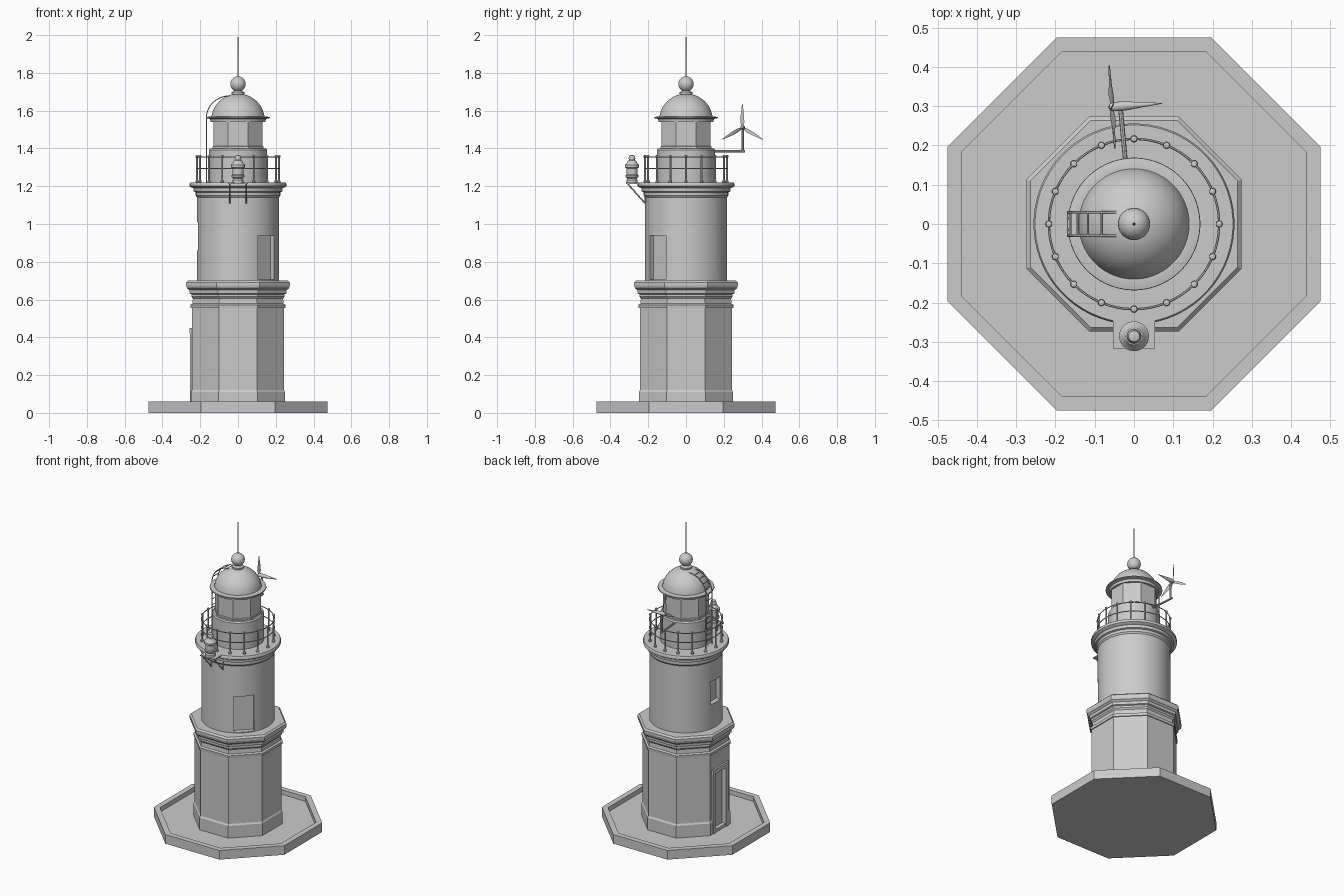
import bpy, bmesh
from math import sin, cos, pi, radians
from mathutils import Vector, Matrix

if "Cube" in bpy.data.objects:
    bpy.data.objects.remove(bpy.data.objects["Cube"])


def finish(name, bm, smooth=True, loc=(0, 0, 0)):
    bmesh.ops.recalc_face_normals(bm, faces=bm.faces)
    me = bpy.data.meshes.new(name)
    bm.to_mesh(me)
    bm.free()
    ob = bpy.data.objects.new(name, me)
    ob.location = loc
    bpy.context.collection.objects.link(ob)
    if smooth:
        shade(ob)
    return ob


def select(ob):
    bpy.ops.object.select_all(action='DESELECT')
    ob.select_set(True)
    bpy.context.view_layer.objects.active = ob


def shade(ob):
    select(ob)
    bpy.ops.object.shade_smooth_by_angle(angle=radians(32))


def lathe(name, profile, n=64, loc=(0, 0, 0), smooth=True):
    """Closed turned solid; n = 8 gives flat sides facing the axes."""
    k = 1 / cos(pi / n) if n == 8 else 1
    bm = bmesh.new()
    rings = []
    for r, z in profile:
        if r == 0:
            rings.append([bm.verts.new((0, 0, z))])
        else:
            rings.append([bm.verts.new((r * k * cos(2 * pi * (i + .5) / n),
                                        r * k * sin(2 * pi * (i + .5) / n), z)) for i in range(n)])
    for a, b in zip(rings, rings[1:]):
        for i in range(n):
            j = (i + 1) % n
            f = [a[i % len(a)], a[j % len(a)], b[j % len(b)], b[i % len(b)]]
            bm.faces.new(list(dict.fromkeys(f)))
    return finish(name, bm, smooth and n > 8, loc)


def box(name, lo, hi, rot=0):
    bm = bmesh.new()
    lo, hi = Vector(lo), Vector(hi)
    bmesh.ops.create_cube(bm, size=1, matrix=Matrix.Rotation(rot, 4, 'Z')
                          @ Matrix.Translation((lo + hi) / 2) @ Matrix.Diagonal((*(hi - lo), 1)))
    return finish(name, bm, False)


def tube(name, paths, r, cyclic=False, res=2):
    cu = bpy.data.curves.new(name, 'CURVE')
    cu.dimensions = '3D'
    cu.bevel_depth, cu.bevel_resolution, cu.use_fill_caps = r, res, True
    for pts in paths:
        s = cu.splines.new('POLY')
        s.points.add(len(pts) - 1)
        for p, q in zip(s.points, pts):
            p.co = (*q, 1)
        s.use_cyclic_u = cyclic
    ob = bpy.data.objects.new(name, cu)
    bpy.context.collection.objects.link(ob)
    select(ob)
    bpy.ops.object.convert(target='MESH')
    shade(bpy.context.object)
    return bpy.context.object


def cut(ob, cutter):
    m = ob.modifiers.new('cut', 'BOOLEAN')
    m.operation, m.object, m.solver = 'DIFFERENCE', cutter, 'EXACT'
    select(ob)
    bpy.ops.object.modifier_apply(modifier=m.name)
    bpy.data.objects.remove(cutter)


# octagonal ground slab with raised rim
lathe('ground_slab', [(0, 0), (.475, 0), (.475, .06), (.44, .06), (.44, .03), (0, .03)], 8)

# octagonal lower tower with plinth and doorway on the left face
lower = lathe('lower_tower', [(0, .025), (.25, .025), (.25, .11), (.244, .12), (.244, .557), (0, .557)], 8)
cut(lower, box('cutter', (-.3, -.055, .05), (-.225, .055, .42)))
for s in (-1, 1):
    box('door_jamb', (-.254, s * .065 - .012, .03), (-.235, s * .065 + .012, .45))
box('door_lintel', (-.256, -.082, .42), (-.235, .082, .45))

# octagonal cornice
lathe('cornice', [(0, .555), (.25, .555), (.252, .572), (.241, .578), (.239, .605), (.247, .615),
                  (.247, .628), (.256, .632), (.258, .65), (.27, .66), (.274, .675), (.274, .69),
                  (.264, .70), (0, .70)], 8)

# round upper tower with recessed door and window
shaft = lathe('upper_tower', [(0, .69), (.218, .69), (.217, 1.15), (0, 1.15)], 96, smooth=False)
cut(shaft, box('cutter', (.185, -.06, .705), (.3, .06, .94), -pi / 4))
cut(shaft, box('cutter', (-.3, -.05, .86), (-.185, .05, 1.01)))
shade(shaft)

# gallery floor
lathe('gallery', [(0, 1.14), (.217, 1.14), (.224, 1.15), (.224, 1.168), (.235, 1.172), (.237, 1.19),
                  (.249, 1.195), (.256, 1.2), (.256, 1.213), (.252, 1.22), (0, 1.22)])

# railing: posts and two rails
for i in range(16):
    a = i * pi / 8
    lathe('rail_post', [(0, 0), (.009, 0), (.009, .01), (.005, .016), (.005, .132), (.008, .136),
                        (.008, .144), (0, .148)], 10, (.217 * cos(a), .217 * sin(a), 1.218))
tube('hand_rails', [[(.217 * cos(i * pi / 32), .217 * sin(i * pi / 32), z) for i in range(64)]
                    for z in (1.295, 1.355)], .003, True, 1)

# lantern room
lathe('lantern_base', [(0, 1.21), (.154, 1.21), (.154, 1.392), (.148, 1.4), (0, 1.4)])
lathe('lantern_room', [(0, 1.39), (.134, 1.39), (.134, 1.41), (.13, 1.413), (.13, 1.545), (0, 1.545)], 8)

# dome roof with eave
dome = [(.142 * cos(t), 1.55 + .14 * sin(t)) for t in [radians(8 + 7.5 * i) for i in range(10)]]
lathe('dome', [(0, 1.54), (.145, 1.54), (.148, 1.556), (.169, 1.56), (.168, 1.566), (.15, 1.57)]
      + dome + [(0, 1.69)])

# finial ball and mast
ball = [(.041 * cos(t), 1.741 + .041 * sin(t)) for t in [radians(-60 + 15 * i) for i in range(10)]]
lathe('finial', [(0, 1.66), (.045, 1.66), (.045, 1.672), (.03, 1.68), (.034, 1.69), (.034, 1.698),
                 (.024, 1.702)] + ball + [(0, 1.782)], 32)
lathe('mast', [(0, 1.77), (.004, 1.77), (.003, 1.94), (.001, 2.0), (0, 2.0)], 8)

# curved roof ladder on the left
arc = [(-.045 - .123 * sin(t), 1.56 + .118 * cos(t)) for t in [radians(9 * i) for i in range(11)]]
path = arc + [(-.168, 1.56 - .038 * i) for i in range(1, 10)]
tube('ladder_rails', [[(x, y, z) for x, z in path] for y in (-.03, .03)], .003, res=1)
tube('ladder_rungs', [[(x, -.03, z), (x, .03, z)] for x, z in arc[::2] + path[11:]], .0025, res=1)

# lamp on a bracket at the front
box('lamp_shelf', (-.053, -.317, 1.212), (.053, -.24, 1.22))
for s in (-1, 1):
    tube('lamp_bracket', [[(s * .043, -.217, 1.11), (s * .043, -.308, 1.212)],
                          [(s * .043, -.217, 1.11), (s * .043, -.217, 1.215)]], .004)
lathe('lamp', [(0, 1.215), (.03, 1.215), (.03, 1.232), (.024, 1.24), (.035, 1.25), (.035, 1.258),
               (.03, 1.262), (.03, 1.295), (.038, 1.3), (.038, 1.312), (.03, 1.32), (.022, 1.335),
               (.016, 1.338), (.018, 1.348), (.014, 1.362), (0, 1.367)], 32, (0, -.286, 0))

# wind turbine: arm, post, nacelle and three blades
tube('turbine_arm', [[(-.02, .14, 1.385), (-.036, .312, 1.385)]], .006)
tube('turbine_post', [[(-.034, .3, 1.38), (-.034, .3, 1.51)]], .006)
turn = Matrix.Translation((-.034, .3, 1.51)) @ Matrix.Rotation(radians(4), 4, 'Z')
nac = lathe('turbine_nacelle', [(0, -.032), (.008, -.028), (.012, -.015), (.012, .01), (.006, .06),
                                (.001, .106), (0, .106)], 16)
nac.matrix_world = turn @ Matrix.Rotation(pi / 2, 4, 'Y')
for i in range(3):
    bm = bmesh.new()
    rows = []
    for r, w, tw in ((.004, .005, 40), (.03, .012, 35), (.07, .009, 22), (.122, .002, 10)):
        c, s = cos(radians(tw)), sin(radians(tw))
        rows.append([bm.verts.new((u * s - v * c, u * c + v * s, r))
                     for u, v in ((-w, 0), (0, .002), (w, 0), (0, -.002))])
    for a, b in zip(rows, rows[1:]):
        for k in range(4):
            bm.faces.new((a[k], a[(k + 1) % 4], b[(k + 1) % 4], b[k]))
    bm.faces.new(rows[0])
    bm.faces.new(rows[-1])
    blade = finish('turbine_blade', bm)
    blade.matrix_world = turn @ Matrix.Translation((-.022, 0, 0)) @ Matrix.Rotation(i * 2 * pi / 3, 4, 'X')
